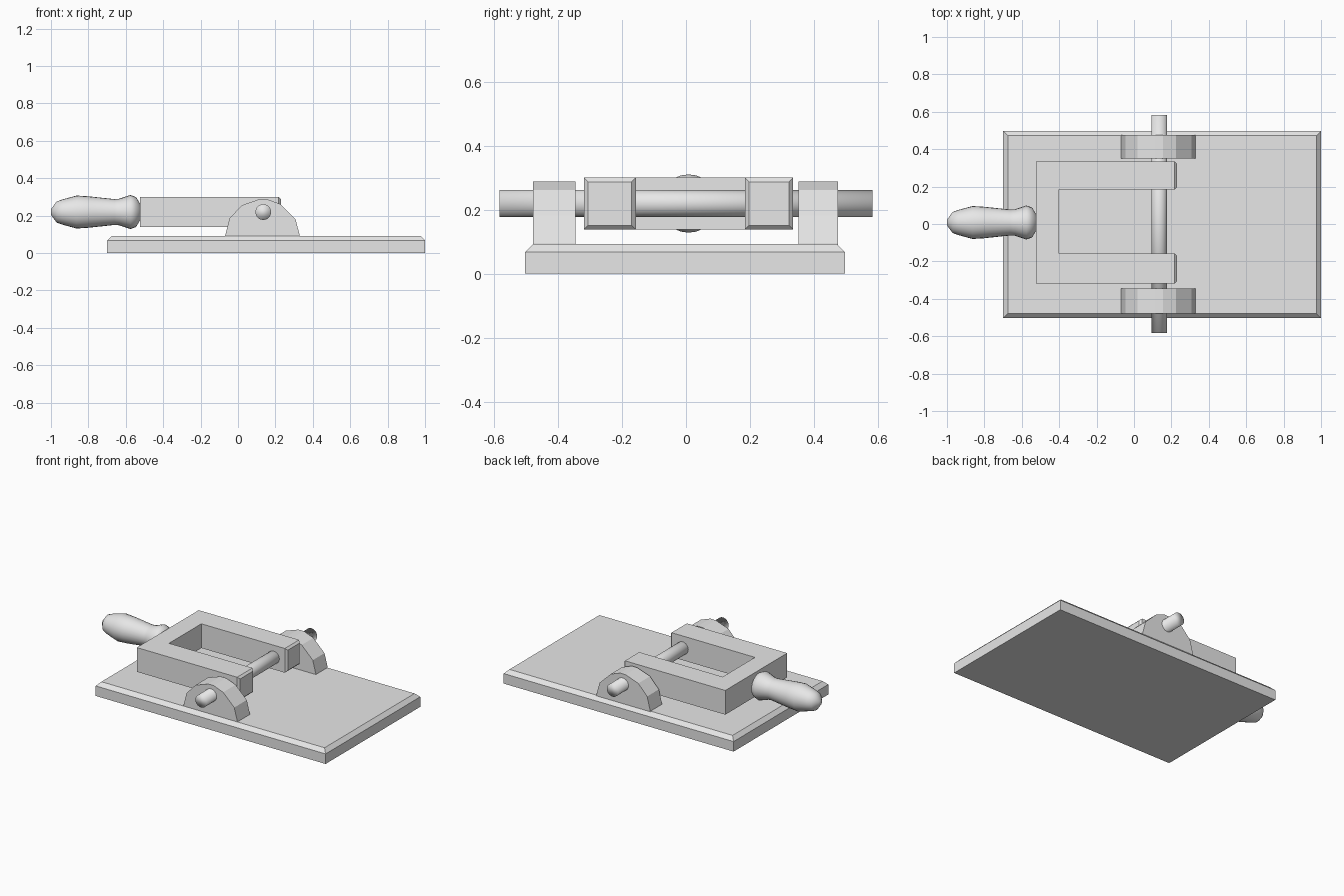
import bpy, bmesh, math
from mathutils import Matrix

cube = bpy.data.objects.get("Cube")
if cube:
    bpy.data.objects.remove(cube, do_unlink=True)

grey = bpy.data.materials.new("plain grey")
grey.diffuse_color = (0.8, 0.8, 0.8, 1)
grey.use_nodes = True
grey.node_tree.nodes["Principled BSDF"].inputs["Base Color"].default_value = (0.8, 0.8, 0.8, 1)


def finish(name, bm, smooth=False):
    bmesh.ops.recalc_face_normals(bm, faces=bm.faces)
    mesh = bpy.data.meshes.new(name)
    bm.to_mesh(mesh)
    bm.free()
    mesh.materials.append(grey)
    for p in mesh.polygons:
        p.use_smooth = smooth
    obj = bpy.data.objects.new(name, mesh)
    bpy.context.collection.objects.link(obj)
    return obj


def prism(points, offset, to_3d):
    """Extrude a closed 2D outline by an offset vector."""
    bm = bmesh.new()
    face = bm.faces.new([bm.verts.new(to_3d(*p)) for p in points])
    ext = bmesh.ops.extrude_face_region(bm, geom=[face])["geom"]
    bmesh.ops.translate(bm, vec=offset, verts=[g for g in ext if isinstance(g, bmesh.types.BMVert)])
    return bm


def bevel_faces(bm, test, width):
    """Chamfer all edges around the faces that pass the test."""
    bmesh.ops.recalc_face_normals(bm, faces=bm.faces)
    edges = {e for f in bm.faces if test(f) for e in f.edges}
    bmesh.ops.bevel(bm, geom=list(edges), offset=width, segments=1,
                    profile=0.5, affect='EDGES')


# Base plate with a chamfered top edge
bm = prism([(-0.70, -0.503), (1.0, -0.503), (1.0, 0.497), (-0.70, 0.497)],
           (0, 0, 0.092), lambda x, y: (x, y, 0))
bevel_faces(bm, lambda f: f.normal.z > 0.9, 0.025)
finish("base_plate", bm)

# U-shaped fork, with chamfered prong ends
fork = [(-0.525, -0.319), (0.23, -0.319), (0.23, -0.157), (-0.40, -0.157),
        (-0.40, 0.184), (0.23, 0.184), (0.23, 0.335), (-0.525, 0.335)]
bm = prism(fork, (0, 0, 0.162), lambda x, y: (x, y, 0.138))
bevel_faces(bm, lambda f: f.normal.x > 0.9 and f.calc_center_median().x > 0.2, 0.013)
finish("fork", bm)

# Rounded hinge brackets on both sides
bracket = [(-0.07, 0.08), (-0.068, 0.095), (-0.045, 0.185), (0.02, 0.255), (0.115, 0.288),
           (0.155, 0.288), (0.225, 0.262), (0.307, 0.182), (0.33, 0.095), (0.33, 0.08)]
for name, y0, y1 in (("front_bracket", -0.478, -0.346), ("back_bracket", 0.351, 0.475)):
    bm = prism(bracket, (0, y1 - y0, 0), lambda x, z: (x, y0, z))
    finish(name, bm)

# Hinge pin through brackets and fork
bm = bmesh.new()
bmesh.ops.create_cone(bm, cap_ends=True, segments=32, radius1=0.042, radius2=0.042, depth=1.166,
                      matrix=Matrix.Translation((0.135, 0, 0.219)) @ Matrix.Rotation(math.pi / 2, 4, 'X'))
finish("hinge_pin", bm, smooth=True)

# Turned handle: profile of (x, radius) spun about its long axis
profile = [(-1.0, 0.015), (-0.97, 0.056), (-0.94, 0.067), (-0.863, 0.088), (-0.80, 0.084),
           (-0.66, 0.069), (-0.635, 0.071), (-0.575, 0.091), (-0.545, 0.08),
           (-0.527, 0.05), (-0.52, 0.04)]
bm = bmesh.new()
sides = 24
rings = []
for x, r in profile:
    rings.append([bm.verts.new((x, 0.008 + r * math.cos(a), 0.219 + r * math.sin(a)))
                  for a in (2 * math.pi * i / sides for i in range(sides))])
for a, b in zip(rings, rings[1:]):
    for i in range(sides):
        j = (i + 1) % sides
        bm.faces.new((a[i], a[j], b[j], b[i]))
bm.faces.new(rings[0])
bm.faces.new(rings[-1])
finish("handle", bm, smooth=True)
